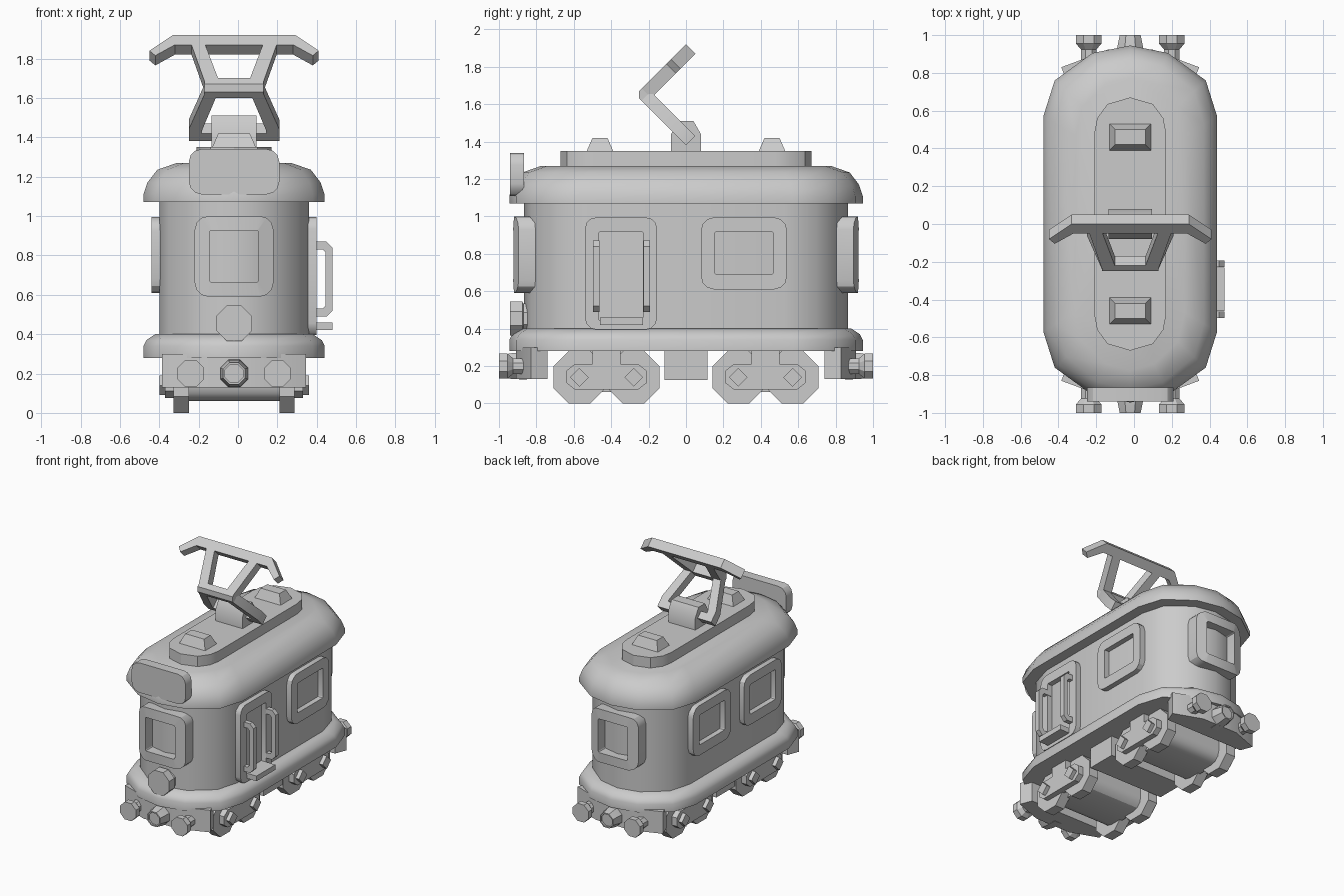
import bpy
from math import cos, sin, pi, radians

if "Cube" in bpy.data.objects:
    bpy.data.objects.remove(bpy.data.objects["Cube"])

CX = -0.02  # body centre line


def loft(name, rings, closed=False, angle=30):
    n = len(rings[0])
    verts = [v for r in rings for v in r]
    faces = []
    m = len(rings)
    for i in range(m if closed else m - 1):
        a, b = i * n, ((i + 1) % m) * n
        faces += [(a + j, a + (j + 1) % n, b + (j + 1) % n, b + j) for j in range(n)]
    if not closed:
        faces += [tuple(range(n))[::-1], tuple(range((m - 1) * n, m * n))]
    me = bpy.data.meshes.new(name)
    me.from_pydata(verts, [], faces)
    ob = bpy.data.objects.new(name, me)
    bpy.context.collection.objects.link(ob)
    ob.location.x = CX
    bpy.ops.object.select_all(action='DESELECT')
    ob.select_set(True)
    bpy.context.view_layer.objects.active = ob
    bpy.ops.object.mode_set(mode='EDIT')
    bpy.ops.mesh.select_all(action='SELECT')
    bpy.ops.mesh.normals_make_consistent(inside=False)
    bpy.ops.object.mode_set(mode='OBJECT')
    bpy.ops.object.shade_smooth_by_angle(angle=radians(angle))
    return ob


def on_axis(p, axis, t):
    if axis == 'x':
        return (t, p[0], p[1])
    if axis == 'y':
        return (p[0], t, p[1])
    return (p[0], p[1], t)


def prism(name, pts, axis, a, b):
    return loft(name, [[on_axis(p, axis, t) for p in pts] for t in (a, b)])


def ngon(c, r, n=8, rot=pi / 8):
    return [(c[0] + r * cos(rot + 2 * pi * i / n), c[1] + r * sin(rot + 2 * pi * i / n)) for i in range(n)]


def rrect(u0, u1, v0, v1, r):
    pts = []
    for k, (cu, cv) in enumerate([(u1 - r, v1 - r), (u0 + r, v1 - r), (u0 + r, v0 + r), (u1 - r, v0 + r)]):
        pts += [(cu + r * cos(pi / 2 * (k + i / 3)), cv + r * sin(pi / 2 * (k + i / 3))) for i in range(4)]
    return pts


def frame(name, outer, inner, depth, place):
    rings = [[place(u, v, d) for u, v in pts]
             for pts, d in ((outer, 0), (outer, depth), (inner, depth), (inner, 0))]
    loft(name, rings, closed=True)


def oval(inset, z):
    q = [(0.46, 0.57), (0.40, 0.76), (0.20, 0.905), (0, 0.945)]
    q = [(x * (1 - inset / 0.46), y * (1 - inset / 0.945)) for x, y in q]
    half = q + [(-x, y) for x, y in q[-2::-1]]
    return [(x, y, z) for x, y in half] + [(-x, -y, z) for x, y in half]


# Body shell
loft("body_wall", [oval(0.08, 0.35), oval(0.08, 1.1)], angle=45)
loft("skirt", [oval(0, 0.28), oval(0, 0.34), oval(0.015, 0.37), oval(0.06, 0.40)], angle=45)
loft("roof", [oval(0, 1.07), oval(0, 1.11), oval(0.02, 1.17), oval(0.07, 1.235), oval(0.17, 1.27)], angle=45)
q = [(0.19, 0.48), (0.175, 0.56), (0.12, 0.635), (0, 0.67)]
h = q + [(-x, y) for x, y in q[-2::-1]]
prism("roof_platform", h + [(-x, -y) for x, y in h], 'z', 1.25, 1.35)

# Roof vents
for s in (-1, 1):
    loft("roof_vent", [[(i * w, s * 0.46 + j * d, z) for i, j in ((-1, -1), (1, -1), (1, 1), (-1, 1))]
                       for w, d, z in ((0.115, 0.075, 1.34), (0.08, 0.04, 1.42))])

# Current collector: two flat frames leaning at 45 degrees
prism("collector_base", [(-0.08, 1.34), (0.08, 1.34), (0.08, 1.44), (0.04, 1.51), (-0.04, 1.51), (-0.08, 1.44)],
      'x', -0.115, 0.115)


def upper_bar(name, pts):
    loft(name, [[(x, z - 1.92 + t, z - t) for x, z in pts] for t in (0, 0.05)])


def lower_bar(name, pts):
    loft(name, [[(x, 1.38 - z + t, z + t) for x, z in pts] for t in (0, 0.05)])


upper_bar("collector_bow", [(-0.43, 1.84), (-0.31, 1.92), (0.31, 1.92), (0.43, 1.84), (0.40, 1.815),
                            (0.30, 1.87), (-0.30, 1.87), (-0.40, 1.815)])
for s in (-1, 1):
    upper_bar("upper_arm", [(s * x, z) for x, z in ((0.145, 1.67), (0.22, 1.88), (0.15, 1.88), (0.07, 1.67))])
    lower_bar("lower_arm", [(s * x, z) for x, z in ((0.145, 1.63), (0.23, 1.44), (0.23, 1.38), (0.165, 1.38),
                                                    (0.165, 1.43), (0.08, 1.63))])
lower_bar("lower_axle", [(-0.2, 1.38), (0.2, 1.38), (0.2, 1.42), (-0.2, 1.42)])
prism("collector_elbow", [(-0.22, 1.60), (-0.25, 1.63), (-0.25, 1.67), (-0.22, 1.70), (-0.17, 1.65)],
      'x', -0.15, 0.15)

# Windows at both ends, bent around the rounded wall
for s in (-1, 1):
    frame("end_window", rrect(-0.2, 0.2, 0.59, 1.0, 0.07), rrect(-0.125, 0.125, 0.665, 0.925, 0.01), 0.09,
          lambda u, v, d: (u, s * (0.84 + d - max(0, abs(u) - 0.1) * 0.35), v))

# Side windows and door
for s, y in ((1, 0.31), (-1, 0.31), (-1, -0.31)):
    frame("side_window", rrect(y - 0.23, y + 0.23, 0.61, 0.995, 0.07),
          rrect(y - 0.155, y + 0.155, 0.69, 0.92, 0.01), 0.06, lambda u, v, d: (s * (0.36 + d), u, v))
frame("door_frame", rrect(-0.54, -0.155, 0.395, 0.995, 0.06), rrect(-0.465, -0.23, 0.44, 0.92, 0.01), 0.06,
      lambda u, v, d: (0.36 + d, u, v))
handle = [(0.39, 0.87), (0.47, 0.87), (0.50, 0.84), (0.50, 0.52), (0.47, 0.49), (0.39, 0.49),
          (0.39, 0.53), (0.45, 0.53), (0.465, 0.545), (0.465, 0.815), (0.45, 0.83), (0.39, 0.83)]
for y in (-0.48, -0.21):
    prism("door_handle", handle, 'y', y - 0.018, y + 0.018)
prism("door_step", [(0.37, -0.46), (0.50, -0.46), (0.50, -0.23), (0.37, -0.23)], 'z', 0.42, 0.46)

# Front sign and headlight
prism("destination_board", rrect(-0.23, 0.23, 1.11, 1.34, 0.065), 'y', -0.94, -0.865)
loft("headlight", [[(x, y, z) for x, z in ngon((0, 0.455), r)]
                   for y, r in ((-0.82, 0.085), (-0.87, 0.085), (-0.875, 0.098), (-0.94, 0.098))])

# Bumper beams, buffers and couplers
for s in (-1, 1):
    prism("bumper_beam", [(x, s * y) for x, y in ((-0.15, 0.91), (0.15, 0.91), (0.365, 0.83), (0.33, 0.74),
                                                  (-0.33, 0.74), (-0.365, 0.83))], 'z', 0.13, 0.30)
    for x in (-0.22, 0.22):
        loft("buffer", [[(px, s * y, z) for px, z in ngon((x, 0.2), r)]
                        for y, r in ((0.84, 0.045), (0.925, 0.045), (0.955, 0.073), (1.0, 0.073))])
    loft("coupler", [[(px, s * y, z) for px, z in ngon((0, 0.2), r)]
                     for y, r in ((0.85, 0.078), (0.93, 0.075), (1.0, 0.06), (1.0, 0.05), (0.985, 0.05))])

# Underbody and bogies
prism("underbody_box", [(-0.115, 0.125), (0.115, 0.125), (0.115, 0.3), (-0.115, 0.3)], 'x', -0.32, 0.32)
for y in (-0.425, 0.425):
    prism("bogie_body", rrect(y - 0.2, y + 0.2, 0.06, 0.29, 0.08), 'x', -0.25, 0.25)
    for s in (-1, 1):
        prism("bogie_frame", [(y + a, z) for a, z in (
            (-0.17, 0.075), (0.17, 0.075), (0.215, 0.11), (0.215, 0.175), (0.17, 0.21), (0.075, 0.21), (0.075, 0.29),
            (-0.075, 0.29), (-0.075, 0.21), (-0.17, 0.21), (-0.215, 0.175), (-0.215, 0.11))],
            'x', s * 0.29, s * 0.35)
        for k in (-1, 1):
            c = (y + k * 0.145, 0.14)
            prism("wheel", ngon(c, 0.151), 'x', s * 0.23, s * 0.308)
            prism("axle_bolt", ngon(c, 0.05, 4, 0), 'x', s * 0.34, s * 0.38)
